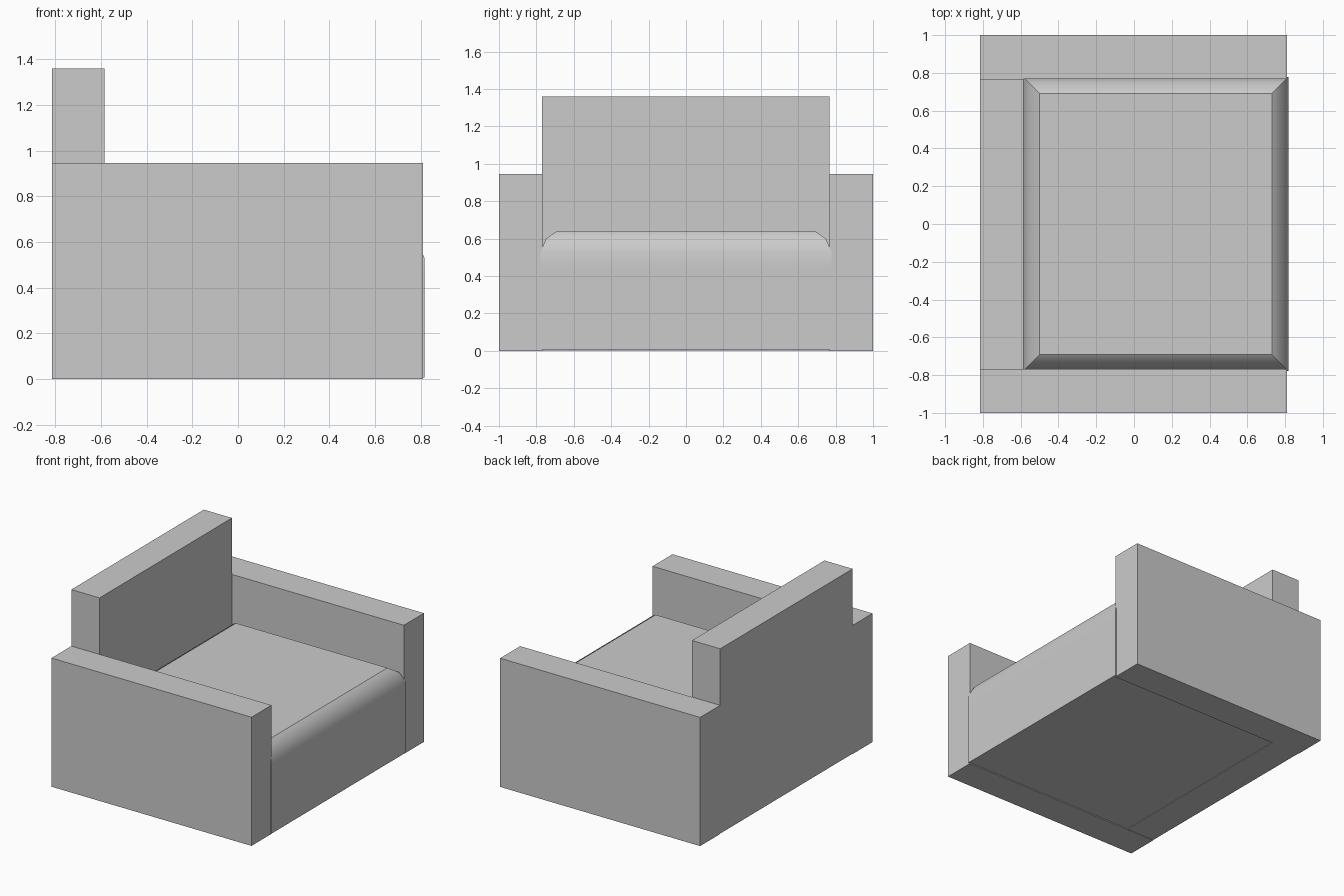
import bpy, bmesh, math

if "Cube" in bpy.data.objects:
    bpy.data.objects.remove(bpy.data.objects["Cube"])


def box(name, x0, x1, y0, y1, z0, z1):
    bpy.ops.mesh.primitive_cube_add(
        size=1, location=((x0 + x1) / 2, (y0 + y1) / 2, (z0 + z1) / 2))
    ob = bpy.context.object
    ob.name = name
    ob.scale = (x1 - x0, y1 - y0, z1 - z0)
    bpy.ops.object.transform_apply(location=False, rotation=False, scale=True)
    return ob


# Arms, one on each side
for name, y0, y1 in (("arm_left", -1.0, -0.768), ("arm_right", 0.768, 1.0)):
    box(name, -0.815, 0.81, y0, y1, 0.0, 0.945)

# Backrest
box("backrest", -0.815, -0.586, -0.77, 0.767, 0.003, 1.36)

# Seat block: rectangular rings of (inset, height) give the rounded top edge
profile = [(0.0, 0.007), (0.0, 0.45), (0.0, 0.53), (0.03, 0.60), (0.087, 0.64)]
cx, hx, hy = 0.115, 0.702, 0.778
bm = bmesh.new()
rings = []
for inset, z in profile:
    rings.append([bm.verts.new((cx + sx * (hx - inset), sy * (hy - inset), z))
                  for sx, sy in ((-1, -1), (1, -1), (1, 1), (-1, 1))])
for low, high in zip(rings, rings[1:]):
    for i in range(4):
        j = (i + 1) % 4
        bm.faces.new((low[i], low[j], high[j], high[i]))
bm.faces.new(rings[-1])
bm.faces.new(rings[0][::-1])
bmesh.ops.recalc_face_normals(bm, faces=bm.faces[:])
mesh = bpy.data.meshes.new("seat")
bm.to_mesh(mesh)
bm.free()
seat = bpy.data.objects.new("seat", mesh)
bpy.context.collection.objects.link(seat)
bpy.ops.object.select_all(action='DESELECT')
seat.select_set(True)
bpy.context.view_layer.objects.active = seat
bpy.ops.object.shade_smooth_by_angle(angle=math.radians(34))
